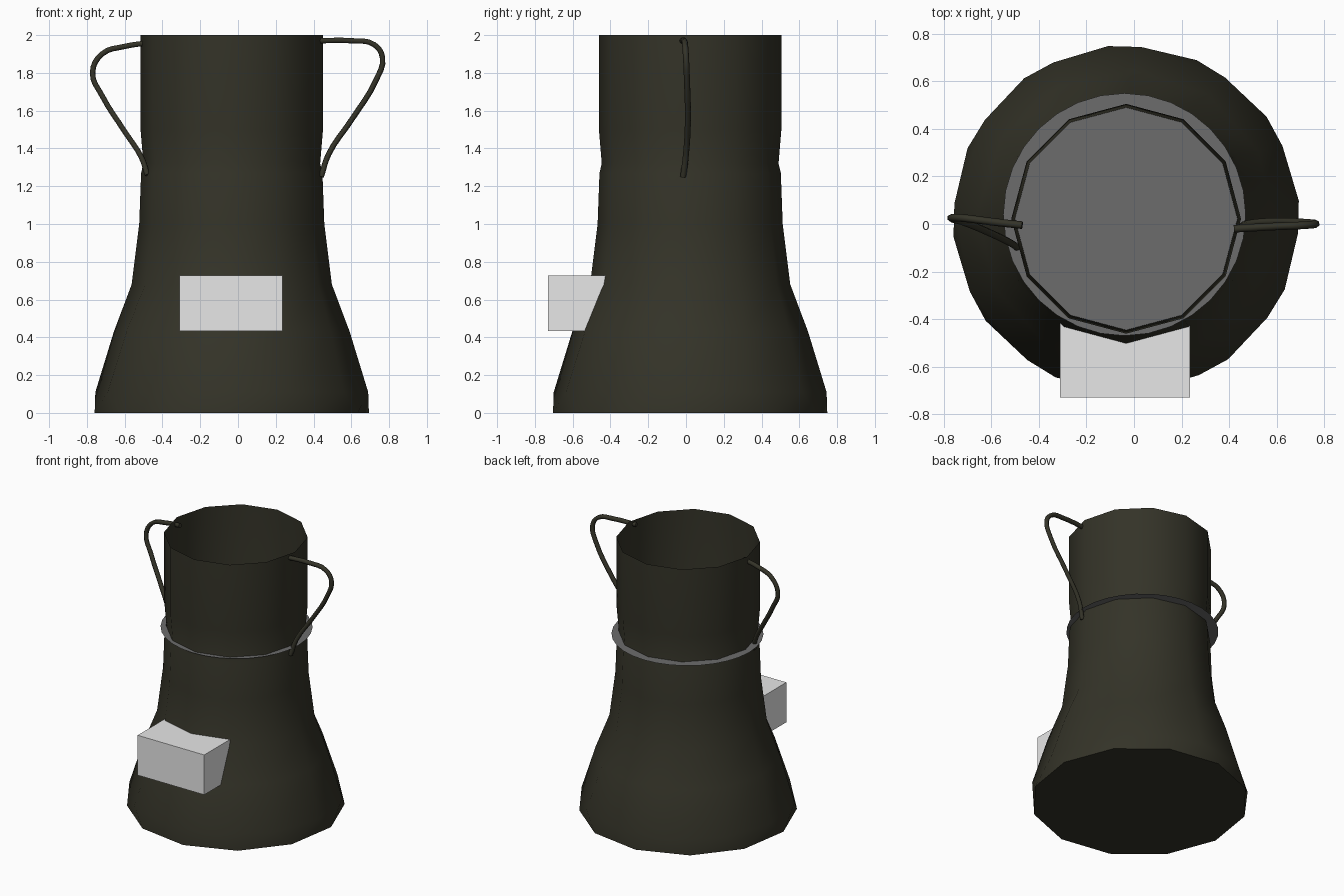
import bpy, bmesh, math
from mathutils import Vector

cube = bpy.data.objects.get("Cube")
if cube:
    bpy.data.objects.remove(cube, do_unlink=True)


def material(name, rgb):
    m = bpy.data.materials.new(name)
    m.use_nodes = True
    m.diffuse_color = (*rgb, 1)
    m.node_tree.nodes["Principled BSDF"].inputs["Base Color"].default_value = (*rgb, 1)
    return m


olive = material("dark olive", (0.034, 0.033, 0.021))
grey = material("mid grey", (0.15, 0.15, 0.15))
white = material("pale grey", (0.8, 0.8, 0.8))


def finish(name, bm, mat, smooth_angle=None):
    bmesh.ops.recalc_face_normals(bm, faces=bm.faces)
    mesh = bpy.data.meshes.new(name)
    bm.to_mesh(mesh)
    bm.free()
    mesh.materials.append(mat)
    ob = bpy.data.objects.new(name, mesh)
    bpy.context.collection.objects.link(ob)
    if smooth_angle:
        bpy.ops.object.select_all(action='DESELECT')
        bpy.context.view_layer.objects.active = ob
        ob.select_set(True)
        bpy.ops.object.shade_smooth_by_angle(angle=math.radians(smooth_angle))
    return ob


# Flared body with an open neck: radius, height, twist in degrees
SIDES = 12
profile = [(0.73, 0, 6), (0.725, 0.11, -5), (0.625, 0.43, -3), (0.53, 0.68, 0),
           (0.49, 1.0, 0), (0.48, 1.27, 0), (0.468, 1.32, 0), (0.483, 1.5, 0), (0.483, 2, 0)]
bm = bmesh.new()
rings = []
for radius, z, twist in profile:
    ring = []
    for i in range(SIDES):
        a = math.tau * i / SIDES + math.radians(twist)
        ring.append(bm.verts.new((-0.033 + radius * math.cos(a), 0.022 + radius * math.sin(a), z)))
    rings.append(ring)
for low, high in zip(rings, rings[1:]):
    for i in range(SIDES):
        j = (i + 1) % SIDES
        bm.faces.new((low[i], low[j], high[j], high[i]))
bm.faces.new(rings[0][::-1])
finish("body", bm, olive, 35)

# Thin disc across the neck, standing slightly proud of the wall
bm = bmesh.new()
bmesh.ops.create_circle(bm, cap_ends=True, segments=32, radius=0.51)
bmesh.ops.translate(bm, verts=bm.verts, vec=(-0.04, 0.04, 1.31))
finish("neck_disc", bm, grey)

# Block on the front of the body
bm = bmesh.new()
bmesh.ops.create_cube(bm, size=1)
bmesh.ops.scale(bm, verts=bm.verts, vec=(0.545, 0.33, 0.295))
bmesh.ops.translate(bm, verts=bm.verts, vec=(-0.038, -0.565, 0.58))
finish("front_block", bm, white)


# Wire handles
def handle(name, points):
    curve = bpy.data.curves.new(name, 'CURVE')
    curve.dimensions = '3D'
    curve.bevel_depth = 0.016
    curve.bevel_resolution = 1
    curve.use_fill_caps = True
    curve.resolution_u = 4
    spline = curve.splines.new('BEZIER')
    spline.bezier_points.add(len(points) - 1)
    for bp, co in zip(spline.bezier_points, points):
        bp.co = Vector(co)
        bp.handle_left_type = bp.handle_right_type = 'AUTO'
    curve.materials.append(olive)
    ob = bpy.data.objects.new(name, curve)
    bpy.context.collection.objects.link(ob)


handle("left_handle", [(0.42, -0.02, 1.97), (0.6, -0.01, 1.97), (0.72, -0.005, 1.95),
                       (0.765, 0, 1.88), (0.73, 0.005, 1.76), (0.6, 0.01, 1.55),
                       (0.48, 0, 1.37), (0.44, -0.015, 1.25)])
handle("right_handle", [(-0.47, -0.005, 1.96), (-0.6, 0.01, 1.94), (-0.72, 0.025, 1.9),
                        (-0.77, 0.025, 1.8), (-0.72, 0.01, 1.68), (-0.6, -0.04, 1.49),
                        (-0.51, -0.085, 1.35), (-0.48, -0.11, 1.26)])
